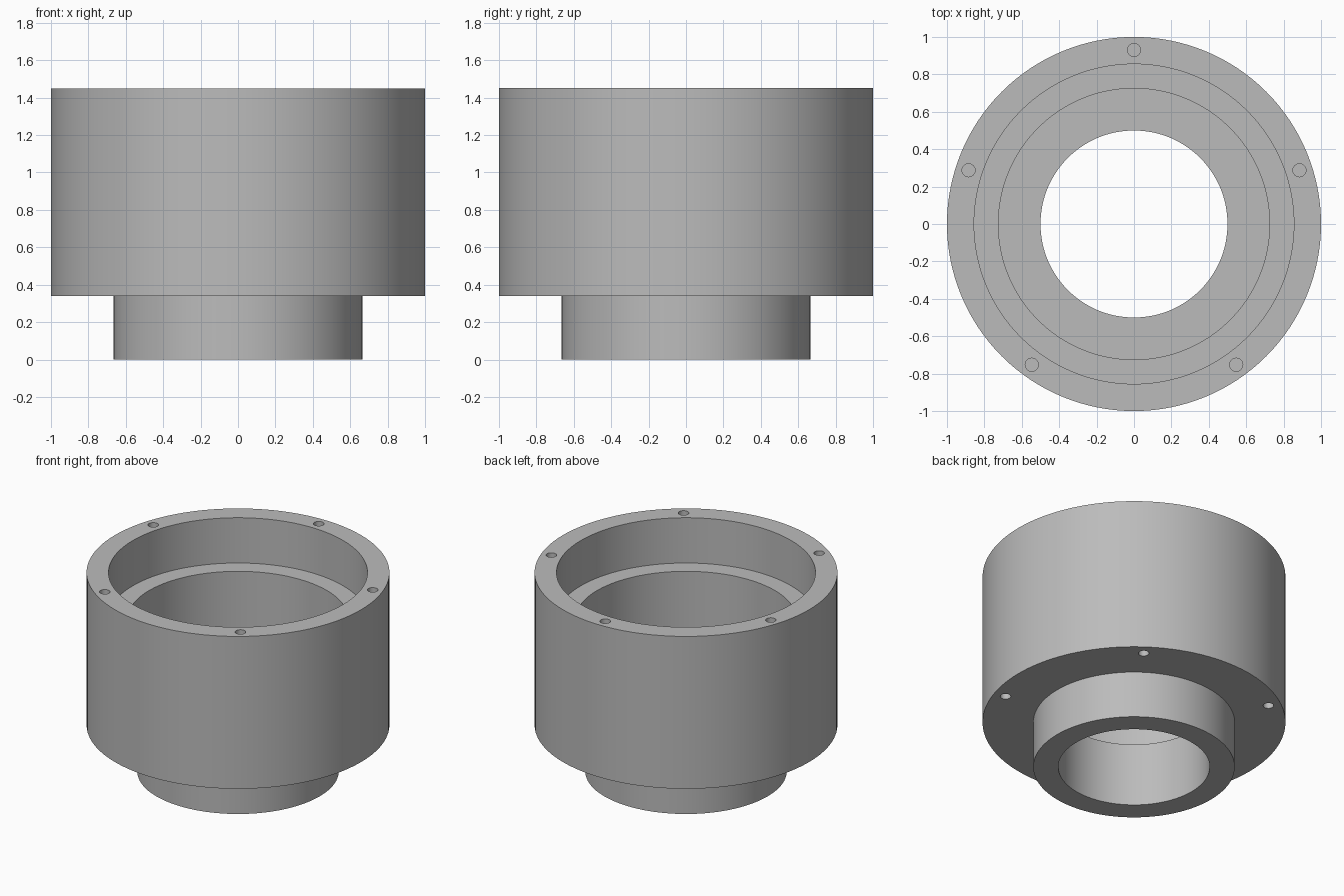
import bpy, bmesh, math
from mathutils import Matrix

if "Cube" in bpy.data.objects:
    bpy.data.objects.remove(bpy.data.objects["Cube"])

SEGMENTS = 128

grey = bpy.data.materials.new("plain_grey")
grey.diffuse_color = (0.5, 0.5, 0.5, 1.0)
grey.use_nodes = True
grey.node_tree.nodes["Principled BSDF"].inputs["Base Color"].default_value = grey.diffuse_color


def lathe(name, profile):
    """Revolve a closed (radius, z) profile about the z axis."""
    bm = bmesh.new()
    rings = []
    for i in range(SEGMENTS):
        a = 2 * math.pi * i / SEGMENTS
        rings.append([bm.verts.new((r * math.cos(a), r * math.sin(a), z))
                      for r, z in profile])
    n = len(profile)
    for i in range(SEGMENTS):
        p, q = rings[i], rings[(i + 1) % SEGMENTS]
        for j in range(n):
            k = (j + 1) % n
            bm.faces.new((p[j], q[j], q[k], p[k]))
    bmesh.ops.recalc_face_normals(bm, faces=bm.faces)
    return finish(name, bm)


def finish(name, bm):
    mesh = bpy.data.meshes.new(name)
    bm.to_mesh(mesh)
    bm.free()
    mesh.materials.append(grey)
    obj = bpy.data.objects.new(name, mesh)
    bpy.context.collection.objects.link(obj)
    return obj


# Stepped housing: neck, wide body, and a two-step bore
housing = lathe("stepped_housing", [
    (0.5, 0.0), (0.665, 0.0), (0.665, 0.34), (1.0, 0.34), (1.0, 1.45),
    (0.855, 1.45), (0.855, 1.12), (0.725, 1.12), (0.725, 0.46), (0.5, 0.46)])

# Blind screw holes: five in the rim, five in the underside turned by 36 degrees
bm = bmesh.new()
for start, radius, z in ((90, 0.93, 1.45), (54, 0.915, 0.34)):
    for i in range(5):
        a = math.radians(start + 72 * i)
        place = Matrix.Translation((radius * math.cos(a), radius * math.sin(a), z))
        bmesh.ops.create_cone(bm, cap_ends=True, segments=32, radius1=0.035,
                              radius2=0.035, depth=0.4, matrix=place)
cutter = finish("screw_hole_cutter", bm)
cutter.hide_render = True

cut = housing.modifiers.new("screw_holes", 'BOOLEAN')
cut.operation = 'DIFFERENCE'
cut.solver = 'EXACT'
cut.object = cutter

bpy.ops.object.select_all(action='DESELECT')
housing.select_set(True)
bpy.context.view_layer.objects.active = housing
bpy.ops.object.modifier_apply(modifier=cut.name)
bpy.data.objects.remove(cutter)
bpy.ops.object.shade_smooth_by_angle(angle=math.radians(30))
